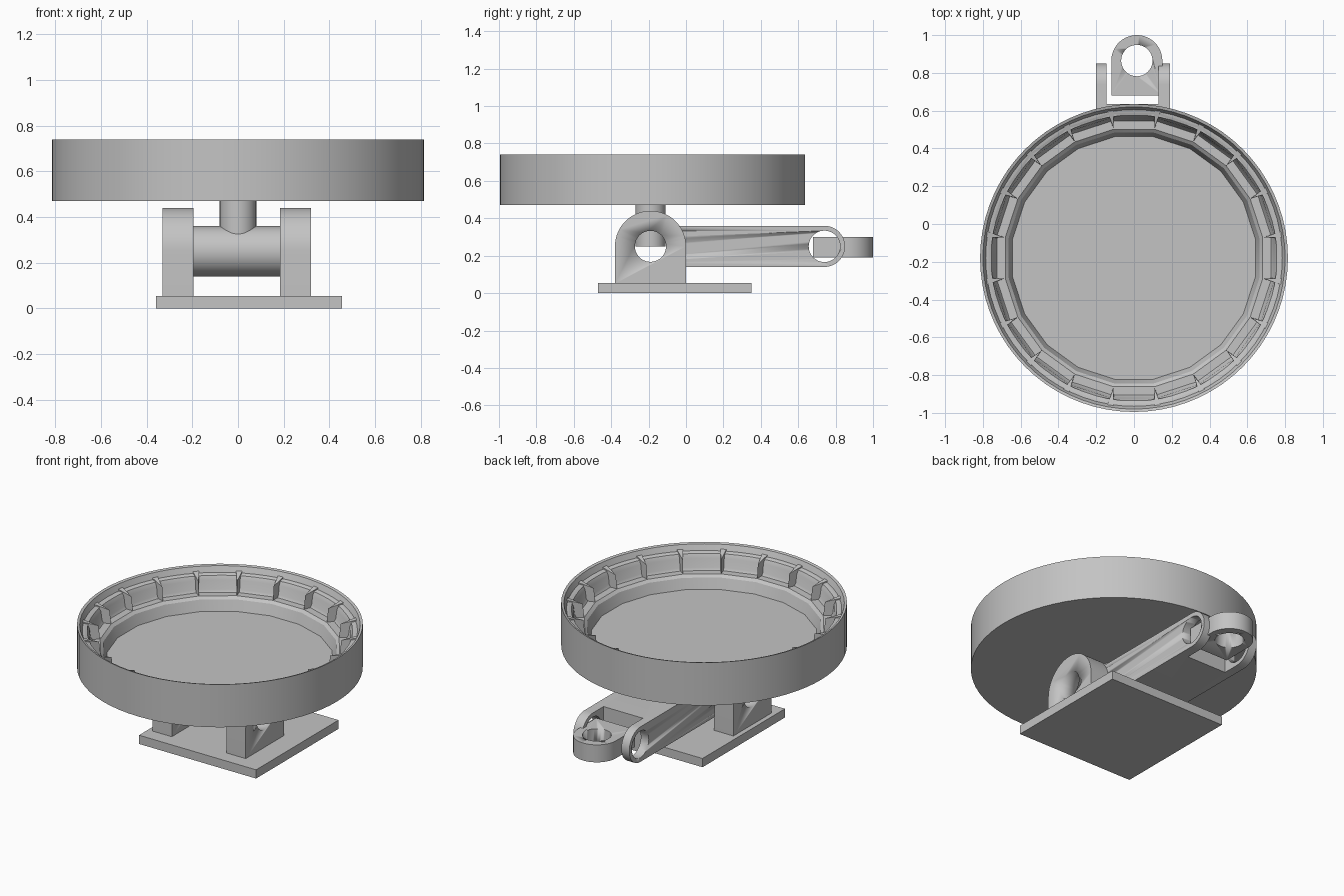
import bpy, bmesh, math
from mathutils import Matrix, Vector

if "Cube" in bpy.data.objects:
    bpy.data.objects.remove(bpy.data.objects["Cube"])

grey = bpy.data.materials.new("light_grey")
grey.diffuse_color = (0.55, 0.55, 0.55, 1)
grey.use_nodes = True
grey.node_tree.nodes["Principled BSDF"].inputs["Base Color"].default_value = grey.diffuse_color


def finish(name, bm, smooth=True):
    bmesh.ops.recalc_face_normals(bm, faces=bm.faces)
    me = bpy.data.meshes.new(name)
    bm.to_mesh(me)
    bm.free()
    ob = bpy.data.objects.new(name, me)
    bpy.context.collection.objects.link(ob)
    me.materials.append(grey)
    if smooth:
        bpy.ops.object.select_all(action='DESELECT')
        ob.select_set(True)
        bpy.context.view_layer.objects.active = ob
        bpy.ops.object.shade_smooth_by_angle(angle=math.radians(30))
    return ob


def box(name, x0, x1, y0, y1, z0, z1):
    bm = bmesh.new()
    bmesh.ops.create_cube(bm, size=1)
    for v in bm.verts:
        v.co = ((x0 + x1) / 2 + v.co.x * (x1 - x0), (y0 + y1) / 2 + v.co.y * (y1 - y0),
                (z0 + z1) / 2 + v.co.z * (z1 - z0))
    return finish(name, bm, False)


def prism(name, pts, lo, hi, axis):
    """Extrude a 2D outline: axis 'X' uses (y, z) points, axis 'Z' uses (x, y)."""
    bm = bmesh.new()
    face = bm.faces.new([bm.verts.new((lo, p[0], p[1]) if axis == 'X' else (p[0], p[1], lo)) for p in pts])
    ext = bmesh.ops.extrude_face_region(bm, geom=[face])
    move = Vector((hi - lo, 0, 0)) if axis == 'X' else Vector((0, 0, hi - lo))
    bmesh.ops.translate(bm, verts=[g for g in ext["geom"] if isinstance(g, bmesh.types.BMVert)], vec=move)
    return finish(name, bm)


def arc(cx, cy, r, a0, a1, n=24):
    return [(cx + r * math.cos(math.radians(a0 + (a1 - a0) * i / n)),
             cy + r * math.sin(math.radians(a0 + (a1 - a0) * i / n))) for i in range(n + 1)]


def circle(cx, cy, r, n=40):
    return arc(cx, cy, r, 0, 360, n)[:-1]


def cut(ob, cutter):
    mod = ob.modifiers.new("cut", 'BOOLEAN')
    mod.operation, mod.solver, mod.object = 'DIFFERENCE', 'EXACT', cutter
    bpy.ops.object.select_all(action='DESELECT')
    ob.select_set(True)
    bpy.context.view_layer.objects.active = ob
    bpy.ops.object.modifier_apply(modifier=mod.name)
    bpy.data.objects.remove(cutter)


def lathe(name, profile, segs, phase=0):
    bm = bmesh.new()
    vs = [bm.verts.new((r, 0, z)) for r, z in profile]
    es = [bm.edges.new(p) for p in zip(vs, vs[1:])]
    bmesh.ops.spin(bm, geom=vs + es, cent=(0, 0, 0), axis=(0, 0, 1), angle=2 * math.pi, steps=segs)
    bmesh.ops.remove_doubles(bm, verts=bm.verts, dist=1e-4)
    bmesh.ops.transform(bm, verts=bm.verts,
                        matrix=Matrix.Translation((0, DY, 0)) @ Matrix.Rotation(math.radians(phase), 4, 'Z'))
    return finish(name, bm)


DY = -0.18           # dish centre
PY, PZ = -0.19, 0.25  # main pivot

# Dish: round outer shell and a twenty-sided liner inside it
lathe("dish_shell", [(0, 0.47), (0.815, 0.47), (0.815, 0.74), (0.80, 0.735), (0.785, 0.70), (0.757, 0.695)], 72)
liner = lathe("dish_liner", [(0.78, 0.70), (0.765, 0.695), (0.752, 0.67), (0.745, 0.615), (0.735, 0.60),
                             (0.69, 0.60), (0.672, 0.585), (0.65, 0.52), (0, 0.52)], 20, 9)
liner.data.flip_normals()

# Wedge ribs at the liner corners
bm = bmesh.new()
for i in range(20):
    rot = Matrix.Translation((0, DY, 0)) @ Matrix.Rotation(math.radians(9 + 18 * i), 4, 'Z')
    base = [bm.verts.new(rot @ Vector(p)) for p in ((0.79, -0.018, 0.595), (0.79, 0.018, 0.595), (0.69, 0, 0.595))]
    top = [bm.verts.new(rot @ Vector(p)) for p in ((0.79, -0.018, 0.71), (0.79, 0.018, 0.71), (0.70, 0, 0.685))]
    bm.faces.new(base)
    bm.faces.new(top)
    for a in range(3):
        b = (a + 1) % 3
        bm.faces.new((base[a], base[b], top[b], top[a]))
finish("dish_ribs", bm, False)

# Neck between dish and pivot
prism("neck", circle(0, PY, 0.08), PZ, 0.48, 'Z')

# Base plate and the two upright brackets
box("base_plate", -0.36, 0.455, -0.47, 0.35, 0, 0.055)
for side, x0, x1 in (("left", -0.33, -0.195), ("right", 0.185, 0.32)):
    br = prism(side + "_bracket", [(PY - 0.19, 0.05), (PY + 0.19, 0.05)] + arc(PY, PZ, 0.19, 0, 180, 32), x0, x1, 'X')
    cut(br, prism("cutter", circle(PY, PZ, 0.083), x0 - 0.1, x1 + 0.1, 'X'))

# Swing arm: barrel at the pivot, forked at the far end
arm = prism("swing_arm", arc(0.74, PZ, 0.11, -90, 90) + arc(PY, PZ, 0.11, 90, 270), -0.2, 0.19, 'X')
cut(arm, box("cutter", -0.145, 0.13, 0.635, 1.0, 0.0, 0.6))
for y in (PY, 0.74):
    cut(arm, prism("cutter", circle(y, PZ, 0.084), -0.5 if y < 0 else -0.4, 0.5, 'X'))

# Flat eye link in the fork
link = prism("eye_link", [(-0.12, 0.68), (0.15, 0.68)] + arc(0.015, 0.865, 0.135, 0, 180, 32), 0.19, 0.30, 'Z')
cut(link, prism("cutter", circle(0.015, 0.865, 0.083), 0.1, 0.4, 'Z'))
